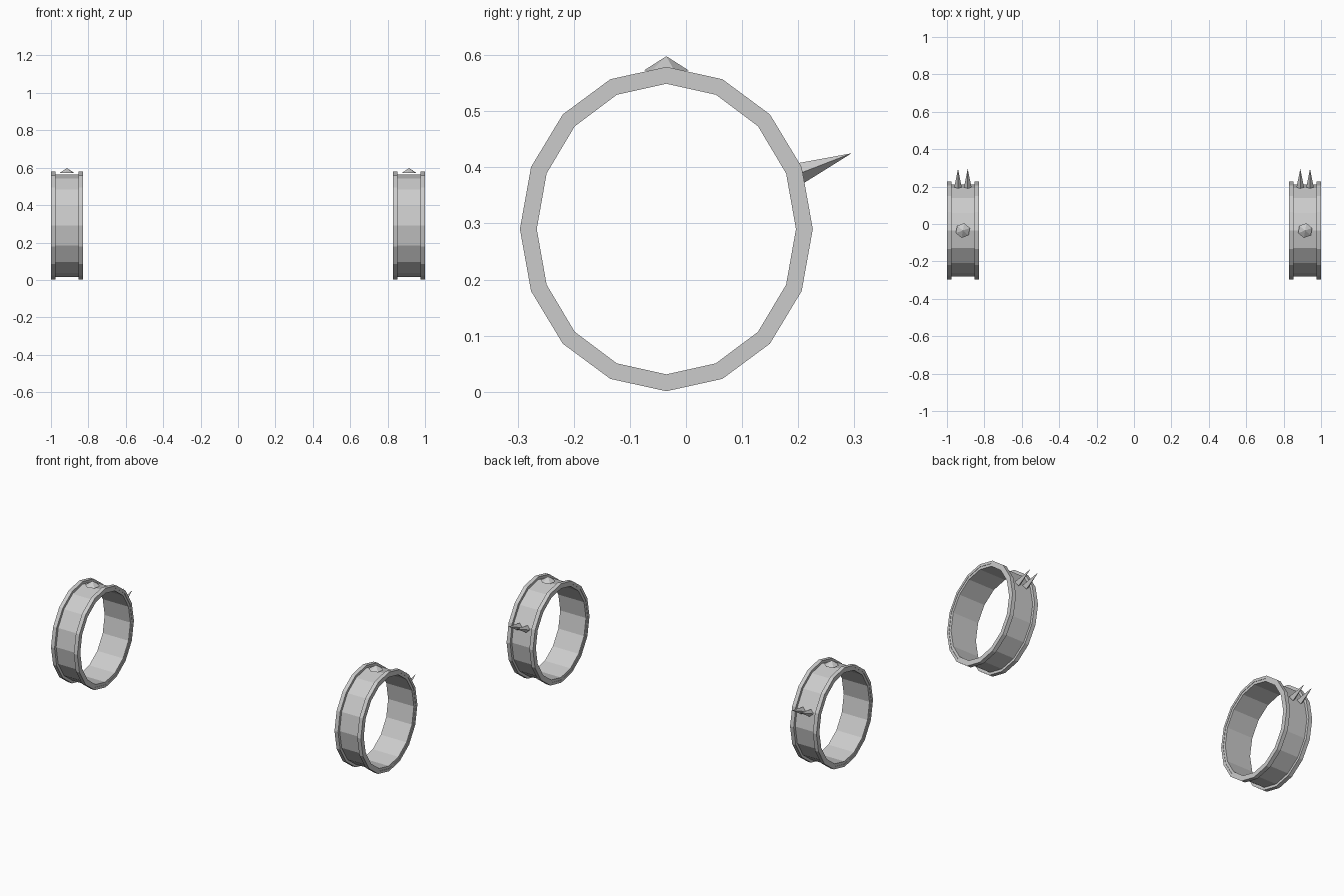
import bpy, bmesh, math
from mathutils import Vector

if "Cube" in bpy.data.objects:
    bpy.data.objects.remove(bpy.data.objects["Cube"])

CY, CZ = -0.035, 0.29      # ring centre
SIDES = 16


def make_object(name, bm, x):
    bmesh.ops.recalc_face_normals(bm, faces=bm.faces)
    mesh = bpy.data.meshes.new(name)
    bm.to_mesh(mesh)
    bm.free()
    ob = bpy.data.objects.new(name, mesh)
    ob.location = (x, 0, 0)
    bpy.context.collection.objects.link(ob)
    return ob


def ring(name, profile, x):
    # sweep a closed (x, radius) section round a slightly oval 16-sided hoop
    bm = bmesh.new()
    loops = []
    for i in range(SIDES):
        a = 2 * math.pi * i / SIDES
        loops.append([bm.verts.new((px, CY + (r - 0.028) * math.sin(a),
                                    CZ + r * math.cos(a))) for px, r in profile])
    n = len(profile)
    for i in range(SIDES):
        p, q = loops[i], loops[(i + 1) % SIDES]
        for j in range(n):
            k = (j + 1) % n
            bm.faces.new((p[j], p[k], q[k], q[j]))
    make_object(name, bm, x)


def cone(name, base, tip, radius, sides, turn, x):
    # flat-sided point from a base centre to a tip
    base, tip = Vector(base), Vector(tip)
    u = Vector((1, 0, 0))
    v = (tip - base).normalized().cross(u)
    bm = bmesh.new()
    rim = []
    for i in range(sides):
        a = turn + 2 * math.pi * i / sides
        rim.append(bm.verts.new(base + radius * (math.cos(a) * u + math.sin(a) * v)))
    top = bm.verts.new(tip)
    bm.faces.new(rim)
    for i in range(sides):
        bm.faces.new((rim[i], rim[(i + 1) % sides], top))
    make_object(name, bm, x)


# hoop section: flat inside, raised rim along each edge
half = [(0.083, 0.259), (0.083, 0.274), (0.085, 0.274),
        (0.085, 0.289), (0.062, 0.289), (0.062, 0.274)]
section = half + [(-px, r) for px, r in reversed(half)]

for side, x in (("left", -0.915), ("right", 0.915)):
    ring(side + "_band", section, x)
    # low stud on top
    cone(side + "_stud", (0, CY, 0.573), (0, CY, 0.598), 0.04, 6, math.radians(20), x)
    # pair of spikes at the back
    for n, dx in enumerate((-0.026, 0.026)):
        cone(f"{side}_spike_{n + 1}", (dx, 0.197, 0.387), (dx, 0.295, 0.425),
             0.02, 4, 0, x)
